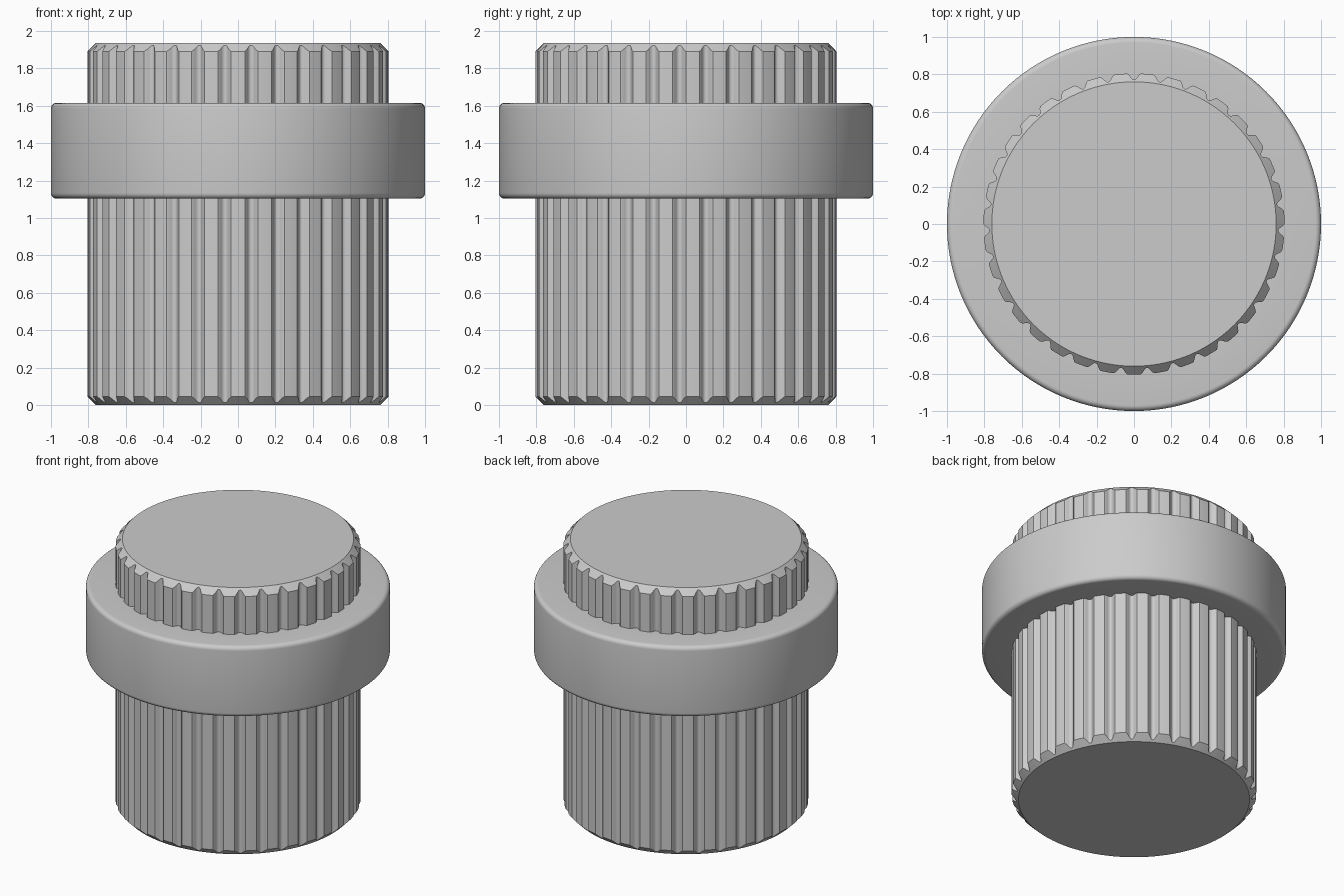
import bpy, bmesh
from math import sin, cos, pi, radians

if "Cube" in bpy.data.objects:
    bpy.data.objects.remove(bpy.data.objects["Cube"])

TEETH, STEPS = 35, 16
TIP, ROOT, CAP, HEIGHT = 0.805, 0.772, 0.76, 1.935


def finish(bm, name):
    bmesh.ops.recalc_face_normals(bm, faces=bm.faces)
    mesh = bpy.data.meshes.new(name)
    bm.to_mesh(mesh)
    bm.free()
    ob = bpy.data.objects.new(name, mesh)
    bpy.context.collection.objects.link(ob)
    bpy.ops.object.select_all(action='DESELECT')
    ob.select_set(True)
    bpy.context.view_layer.objects.active = ob
    bpy.ops.object.shade_smooth_by_angle(angle=radians(35))
    return ob


def bridge(bm, a, b):
    n = len(a)
    for i in range(n):
        j = (i + 1) % n
        bm.faces.new((a[i], a[j], b[j], b[i]))


def tooth_radius(t):
    # t = position within one tooth pitch, tooth tip at 0, groove at 0.5
    d = min(t, 1 - t)
    s = min(max((0.48 - d) / 0.24, 0), 1)
    return ROOT + (TIP - ROOT) * s * s * (3 - 2 * s)


# Fluted shaft with a 45 degree chamfer cutting the teeth at both ends
bm = bmesh.new()
count = TEETH * STEPS
rings = [[], [], [], []]
for i in range(count):
    a = -pi / 2 + 2 * pi * i / count
    r = tooth_radius((i % STEPS) / STEPS)
    c = r - CAP
    for ring, (rad, z) in zip(rings, ((CAP, 0), (r, c), (r, HEIGHT - c), (CAP, HEIGHT))):
        ring.append(bm.verts.new((rad * cos(a), rad * sin(a), z)))
for lower, upper in zip(rings, rings[1:]):
    bridge(bm, lower, upper)
bm.faces.new(rings[0][::-1])
bm.faces.new(rings[-1])
finish(bm, "fluted_shaft")

# Collar: rounded rectangular section revolved about z
LOW, HIGH, OUTER, INNER, FILLET = 1.103, 1.615, 1.0, 0.765, 0.03
profile = [(INNER, LOW)]
for z, start in ((LOW + FILLET, -pi / 2), (HIGH - FILLET, 0)):
    for k in range(7):
        a = start + k * pi / 12
        profile.append((OUTER - FILLET + FILLET * cos(a), z + FILLET * sin(a)))
profile.append((INNER, HIGH))
bm = bmesh.new()
SIDES = 128
loops = [[bm.verts.new((r * cos(2 * pi * i / SIDES), r * sin(2 * pi * i / SIDES), z))
          for i in range(SIDES)] for r, z in profile]
for k in range(len(loops)):
    bridge(bm, loops[k], loops[(k + 1) % len(loops)])
finish(bm, "collar")
